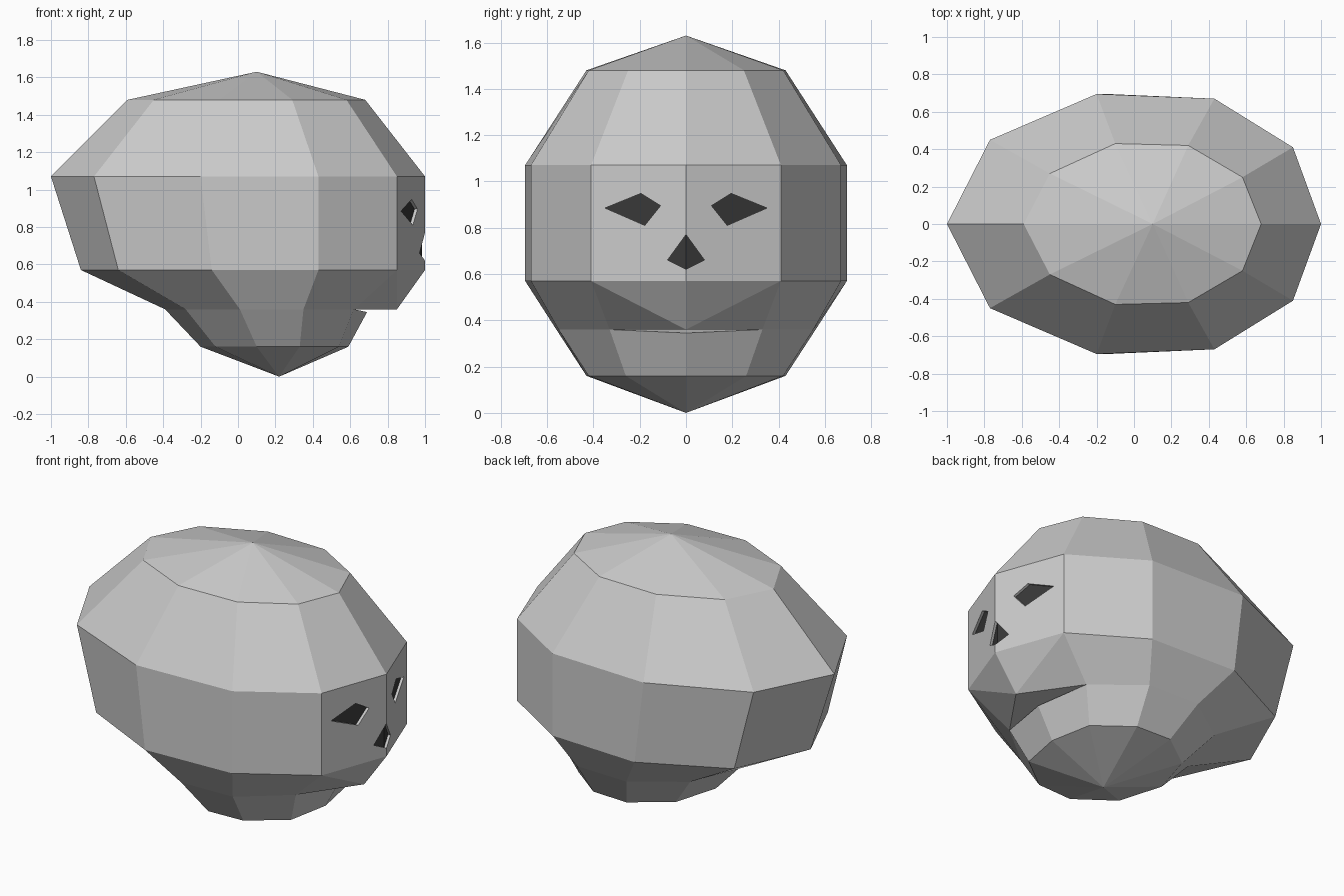
import bpy, bmesh

if "Cube" in bpy.data.objects:
    bpy.data.objects.remove(bpy.data.objects["Cube"])

N = 6  # points on one half ring, from back centre to face centre

# Half rings (x, y), back to front, and their heights
rings = [
    (1.48, [(-.59, 0), (-.45, .27), (-.10, .43), (.29, .42), (.58, .25), (.68, 0)]),
    (1.07, [(-1, 0), (-.77, .45), (-.20, .695), (.43, .67), (.85, .41), (1, 0)]),
    (.57, [(-.84, 0), (-.64, .45), (-.14, .695), (.43, .67), (.85, .41), (1, 0)]),
    (.36, [(-.39, 0), (-.28, .36), (.01, .56), (.35, .55), (.62, .33), (.85, 0)]),
    (.16, [(-.20, 0), (-.12, .27), (.10, .43), (.33, .42), (.54, .26), (.59, 0)]),
]


def new_object(name, bm):
    bmesh.ops.recalc_face_normals(bm, faces=bm.faces[:])
    me = bpy.data.meshes.new(name)
    bm.to_mesh(me)
    bm.free()
    ob = bpy.data.objects.new(name, me)
    bpy.context.collection.objects.link(ob)
    return ob


# Skull: mirrored rings with pointed crown and chin base
bm = bmesh.new()
loops = []
for z, half in rings:
    full = half + [(x, -y) for x, y in half[-2:0:-1]]
    loops.append([bm.verts.new((x, y, z)) for x, y in full])
crown = bm.verts.new((.1, 0, 1.63))
base = bm.verts.new((.22, 0, 0))
lower_lip = bm.verts.new((.69, 0, .345))
mouth = N - 1
count = len(loops[0])

for i in range(count):
    j = (i + 1) % count
    bm.faces.new((loops[0][i], loops[0][j], crown))
    bm.faces.new((loops[-1][j], loops[-1][i], base))
    for r in range(len(loops) - 1):
        a, b = loops[r], loops[r + 1]
        if r == 2 and mouth in (i, j):
            # upper lip is folded along a diagonal
            side = i if j == mouth else j
            bm.faces.new((a[side], a[mouth], b[mouth]))
            bm.faces.new((a[side], b[mouth], b[side]))
        else:
            top = [lower_lip if r == 3 and k == mouth else a[k] for k in (i, j)]
            bm.faces.new((top[0], top[1], b[j], b[i]))

# Mouth: wedge between the lips, closing at the corners
c1, c2 = loops[3][mouth - 1], loops[3][mouth + 1]
bm.faces.new((c1, loops[3][mouth], c2))
bm.faces.new((c1, c2, lower_lip))
skull = new_object("skull", bm)

# Sockets: outlines in (y, z) on the flat face panels
eye = [(.11, .895), (.195, .948), (.35, .885), (.178, .81)]
nose = [(0, .77), (.08, .66), (0, .62)]
DEPTH = .018
dark = bpy.data.materials.new("dark")
dark.diffuse_color = (.04, .04, .04, 1)
dark.use_nodes = True
dark.node_tree.nodes["Principled BSDF"].inputs["Base Color"].default_value = dark.diffuse_color


def socket_sheet(outline, offset, sides):
    bm = bmesh.new()
    for s in sides:
        bm.faces.new([bm.verts.new((1 - abs(y) * .15 / .41 + offset, s * y, z))
                      for y, z in outline])
    bmesh.ops.remove_doubles(bm, verts=bm.verts[:], dist=1e-5)
    return bm


for name, outline, sides in (("left_eye_socket", eye, (-1,)),
                             ("right_eye_socket", eye, (1,)),
                             ("nose_socket", nose, (-1, 1))):
    # recess cut into the skull
    bm = socket_sheet(outline, -DEPTH, sides)
    bmesh.ops.recalc_face_normals(bm, faces=bm.faces[:])
    ext = bmesh.ops.extrude_face_region(bm, geom=bm.faces[:], use_keep_orig=True)
    moved = [g for g in ext["geom"] if isinstance(g, bmesh.types.BMVert)]
    bmesh.ops.translate(bm, verts=moved, vec=(.06, 0, 0))
    cutter = new_object(name + "_cutter", bm)
    cutter.hide_render = True
    mod = skull.modifiers.new(name, 'BOOLEAN')
    mod.operation = 'DIFFERENCE'
    mod.solver = 'EXACT'
    mod.object = cutter
    bpy.context.view_layer.objects.active = skull
    bpy.ops.object.modifier_apply(modifier=mod.name)
    bpy.data.objects.remove(cutter)

    # dark floor of the recess
    bm = socket_sheet(outline, -DEPTH + .002, sides)
    for f in bm.faces:
        f.normal_update()
    floor = new_object(name, bm)
    if floor.data.polygons[0].normal.x < 0:
        floor.data.flip_normals()
    floor.data.materials.append(dark)
